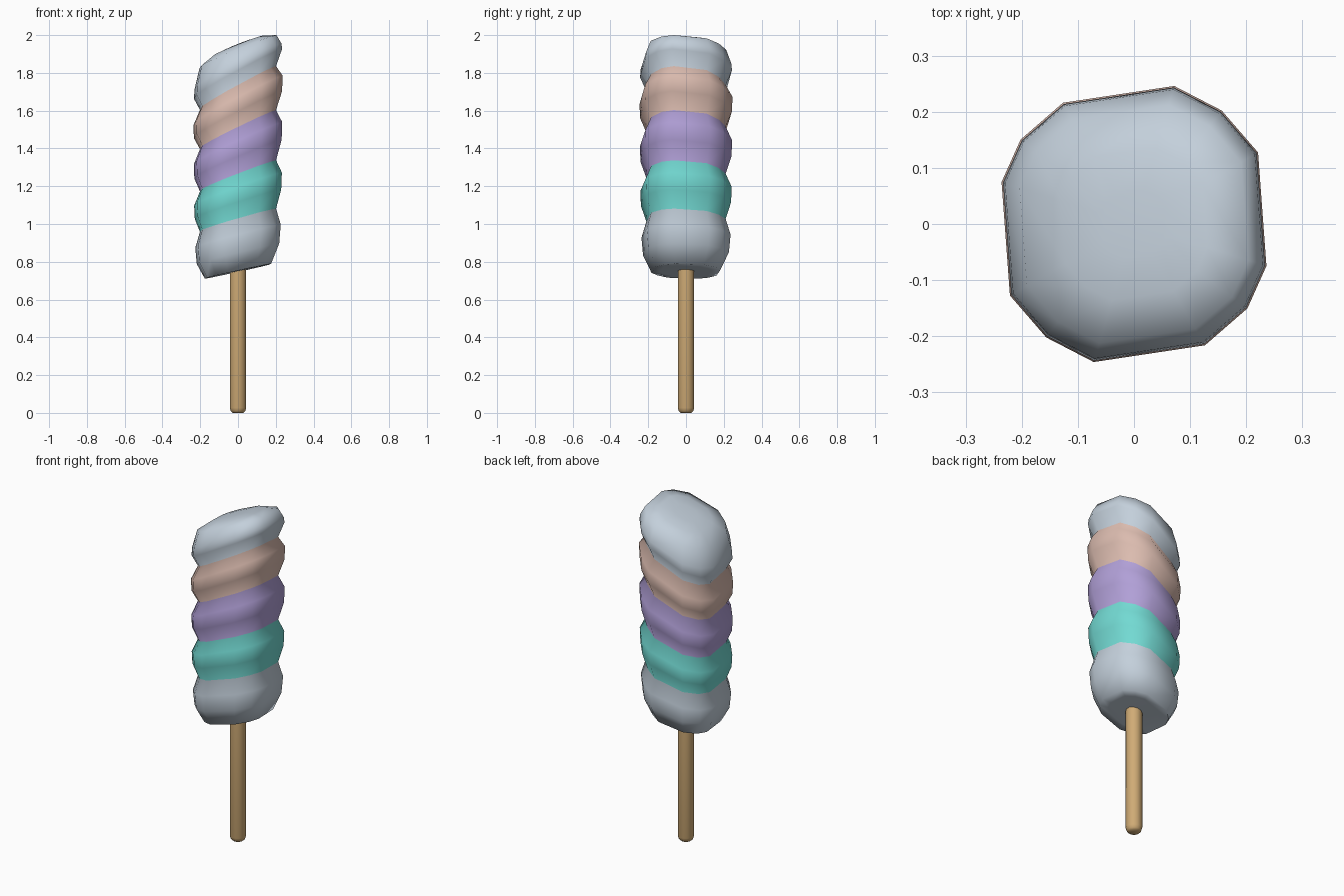
import bpy, bmesh, math

if "Cube" in bpy.data.objects:
    bpy.data.objects.remove(bpy.data.objects["Cube"])


def material(name, rgb):
    m = bpy.data.materials.new(name)
    m.diffuse_color = (*rgb, 1)
    m.use_nodes = True
    m.node_tree.nodes["Principled BSDF"].inputs["Base Color"].default_value = m.diffuse_color
    return m


grey = material("pale grey", (0.55, 0.63, 0.71))
teal = material("teal", (0.17, 0.70, 0.65))
purple = material("lilac", (0.44, 0.35, 0.68))
pink = material("dusty pink", (0.71, 0.50, 0.43))
wood = material("wood", (0.63, 0.41, 0.18))


def lofted(name, outline, rings, mats):
    """Loft an outline through rings (scale, z, x slope, y slope, material of band below)."""
    bm = bmesh.new()
    loops = []
    for s, z, a, b, _ in rings:
        loops.append([bm.verts.new((x * s, y * s, z + a * x * s + b * y * s)) for x, y in outline])
    n = len(outline)
    for i in range(1, len(rings)):
        for j in range(n):
            k = (j + 1) % n
            f = bm.faces.new((loops[i - 1][j], loops[i - 1][k], loops[i][k], loops[i][j]))
            f.material_index = rings[i][4]
    bm.faces.new(loops[0][::-1]).material_index = rings[0][4]
    bm.faces.new(loops[-1]).material_index = rings[-1][4]
    bmesh.ops.recalc_face_normals(bm, faces=bm.faces)
    me = bpy.data.meshes.new(name)
    bm.to_mesh(me)
    bm.free()
    for m in mats:
        me.materials.append(m)
    ob = bpy.data.objects.new(name, me)
    bpy.context.collection.objects.link(ob)
    bpy.ops.object.select_all(action='DESELECT')
    ob.select_set(True)
    bpy.context.view_layer.objects.active = ob
    bpy.ops.object.shade_smooth_by_angle(angle=math.radians(70))
    return ob


# Rounded-square outline, half of it turned by 180 degrees
half = [(0.072, 0.247), (0.157, 0.203), (0.222, 0.128),
        (0.237, -0.075), (0.203, -0.151), (0.127, -0.217)]
outline = (half + [(-x, -y) for x, y in half])[::-1]

# Seams between the bands: height, x slope, y slope
seams = [(1.02, 0.29, -0.05), (1.255, 0.39, -0.06), (1.50, 0.49, -0.07), (1.72, 0.55, -0.08)]

# Bottom lump
rings = [(0.55, 0.75, 0.21, -0.02, 0), (0.74, 0.75, 0.22, -0.02, 0),
         (0.92, 0.842, 0.24, -0.03, 0), (0.955, 0.935, 0.26, -0.04, 0),
         (0.85, *seams[0], 0)]
# Three middle lumps
for i in range(3):
    lo, hi = seams[i], seams[i + 1]
    for t, s in ((0.36, 0.965 + 0.01 * i), (0.70, 0.98 + 0.008 * i), (1.0, 0.85)):
        rings.append((s, *[p + (q - p) * t for p, q in zip(lo, hi)], i + 1))
# Top lump with a slightly domed slanted cap
rings += [(0.985, 1.795, 0.54, -0.08, 0), (0.97, 1.835, 0.50, -0.08, 0),
          (0.86, 1.912, 0.41, -0.07, 0), (0.55, 1.943, 0.40, -0.06, 0),
          (0.25, 1.95, 0.40, -0.06, 0)]
lofted("twisted_ice", outline, rings, [grey, teal, purple, pink])

# Wooden stick with rounded foot
circle = [(0.045 * math.cos(math.tau * (i + 0.5) / 12), 0.045 * math.sin(math.tau * (i + 0.5) / 12))
          for i in range(12)]
lofted("stick", circle, [(0.65, 0, 0, 0, 0), (0.88, 0.009, 0, 0, 0), (1, 0.027, 0, 0, 0),
                         (1, 0.85, 0, 0, 0)], [wood])
